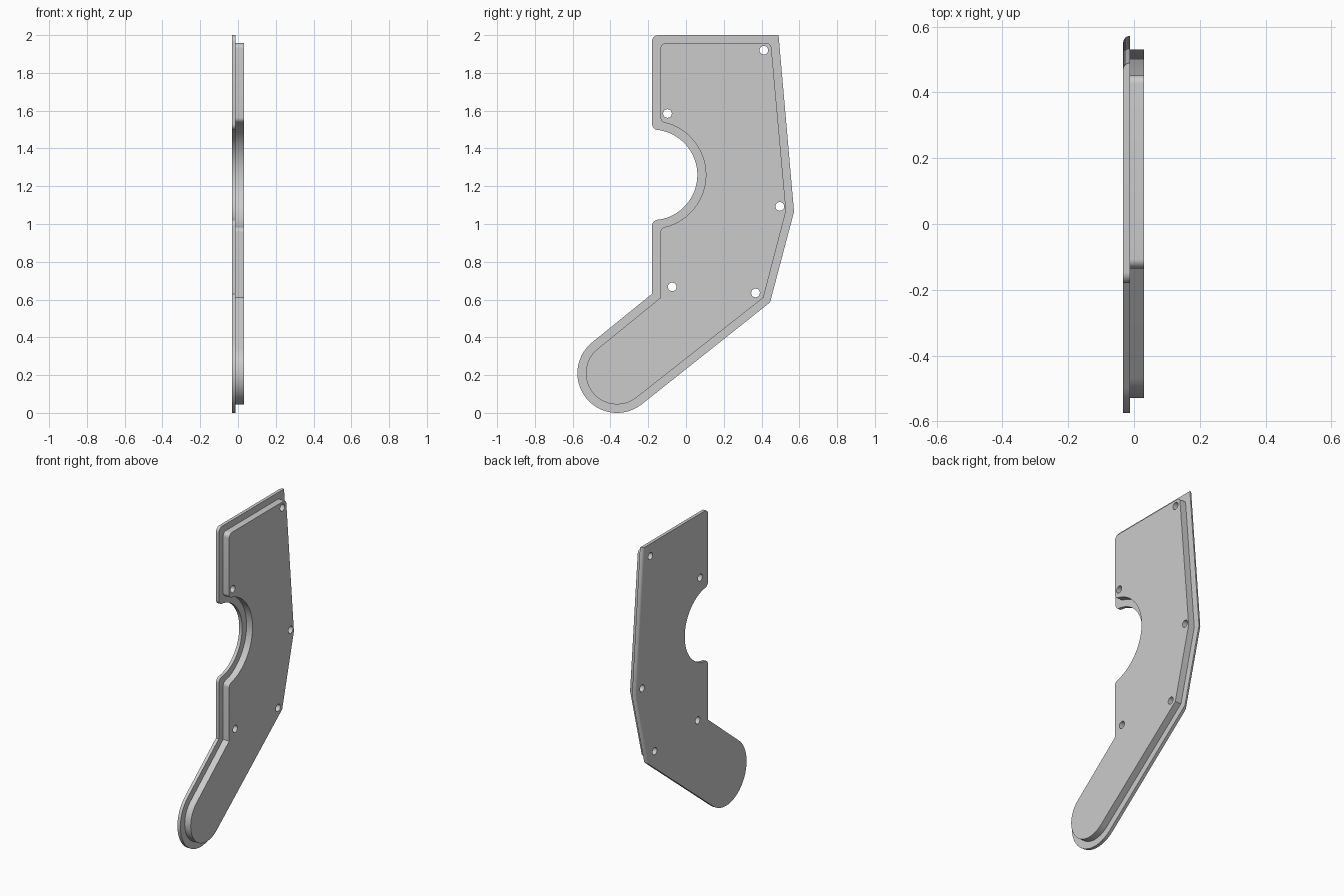
import bpy, bmesh, math
from mathutils import Vector

if "Cube" in bpy.data.objects:
    bpy.data.objects.remove(bpy.data.objects["Cube"], do_unlink=True)

grey = bpy.data.materials.new("grey")
grey.use_nodes = True
COLOUR = (0.6, 0.6, 0.6, 1)
grey.diffuse_color = COLOUR
grey.node_tree.nodes["Principled BSDF"].inputs["Base Color"].default_value = COLOUR

NOTCH = Vector((-0.18, 1.26))
FOOT = Vector((-0.365, 0.21))


def arc(centre, radius, start, end, steps):
    """Points on an arc in the side plane, angles in degrees."""
    angles = [math.radians(start + (end - start) * i / steps) for i in range(steps + 1)]
    return [(centre + radius * Vector((math.cos(a), math.sin(a))), 0) for a in angles]


def rounded(points, steps=6):
    """Replace each corner that has a radius by a tangent arc."""
    result = []
    for i, (p, r) in enumerate(points):
        if r == 0:
            result.append(p)
            continue
        u = (points[i - 1][0] - p).normalized()
        v = (points[(i + 1) % len(points)][0] - p).normalized()
        half = u.angle(v) / 2
        centre = p + (u + v).normalized() * r / math.sin(half)
        a = p + u * r / math.tan(half) - centre
        b = p + v * r / math.tan(half) - centre
        result += [centre + a.lerp(b, k / steps).normalized() * r
                   for k in range(steps + 1)]
    return result


def outline(front, top, back, knee, foot_radius, notch_radius, corner, back_corner):
    """Closed side profile, clockwise from the top front corner."""
    mouth = math.degrees(math.acos((front - NOTCH.x) / notch_radius))
    rise = notch_radius * math.sin(math.radians(mouth))
    points = [(Vector((front, top)), corner), (Vector(back[0]), back_corner)]
    points += [(Vector(p), 0) for p in back[1:]]
    points += arc(FOOT, foot_radius, -51.5, -231.5, 40)
    points += [(Vector((front, knee)), 0), (Vector((front, NOTCH.y - rise)), corner)]
    points += arc(NOTCH, notch_radius, 10 - mouth, mouth - 10, 36)
    points += [(Vector((front, NOTCH.y + rise)), corner)]
    return rounded(points)


def slab(name, points, x0, x1, round_back=0):
    """Extrude a side profile along x, optionally rounding the long back edges."""
    bm = bmesh.new()
    face = bm.faces.new([bm.verts.new((x0, p.x, p.y)) for p in points])
    side = bmesh.ops.extrude_face_region(bm, geom=[face])["geom"]
    moved = [v for v in side if isinstance(v, bmesh.types.BMVert)]
    bmesh.ops.translate(bm, verts=moved, vec=(x1 - x0, 0, 0))
    bmesh.ops.recalc_face_normals(bm, faces=bm.faces)
    if round_back:
        edges = [e for e in bm.edges
                 if all(v.co.y > 0.44 and abs(v.co.x - x0) < 1e-5 for v in e.verts)]
        bmesh.ops.bevel(bm, geom=edges, offset=round_back, segments=6,
                        profile=0.5, affect='EDGES')
    mesh = bpy.data.meshes.new(name)
    bm.to_mesh(mesh)
    bm.free()
    obj = bpy.data.objects.new(name, mesh)
    bpy.context.collection.objects.link(obj)
    mesh.materials.append(grey)
    return obj


# Thin base plate and the thicker raised panel on it
plate = slab("base_plate", outline(
    -0.18, 2.0, [(0.49, 2.0), (0.572, 1.065), (0.445, 0.585)],
    0.63, 0.21, 0.24, 0.033, 0), -0.033, -0.012, 0.02)
panel = slab("raised_panel", outline(
    -0.135, 1.957, [(0.45, 1.957), (0.53, 1.07), (0.41, 0.61)],
    0.61, 0.165, 0.285, 0.028, 0.025), -0.012, 0.031)

# Screw holes through both layers
HOLES = [(0.412, 1.92), (-0.098, 1.585), (0.497, 1.093),
         (-0.073, 0.667), (0.368, 0.635), (-0.457, 0.132)]
bm = bmesh.new()
for y, z in HOLES:
    pin = bmesh.ops.create_cone(bm, cap_ends=True, segments=24,
                                radius1=0.023, radius2=0.023, depth=0.2)["verts"]
    for v in pin:
        v.co = Vector((v.co.z, v.co.x + y, v.co.y + z))
bmesh.ops.recalc_face_normals(bm, faces=bm.faces)
mesh = bpy.data.meshes.new("hole_cutter")
bm.to_mesh(mesh)
bm.free()
mesh.materials.append(grey)
cutter = bpy.data.objects.new("hole_cutter", mesh)
bpy.context.collection.objects.link(cutter)
cutter.hide_render = True

for obj in (plate, panel):
    cut = obj.modifiers.new("screw_holes", 'BOOLEAN')
    cut.object = cutter
    cut.solver = 'EXACT'
    bpy.ops.object.select_all(action='DESELECT')
    obj.select_set(True)
    bpy.context.view_layer.objects.active = obj
    bpy.ops.object.modifier_apply(modifier=cut.name)
    bpy.ops.object.shade_smooth_by_angle(angle=math.radians(30))

bpy.data.objects.remove(cutter, do_unlink=True)
